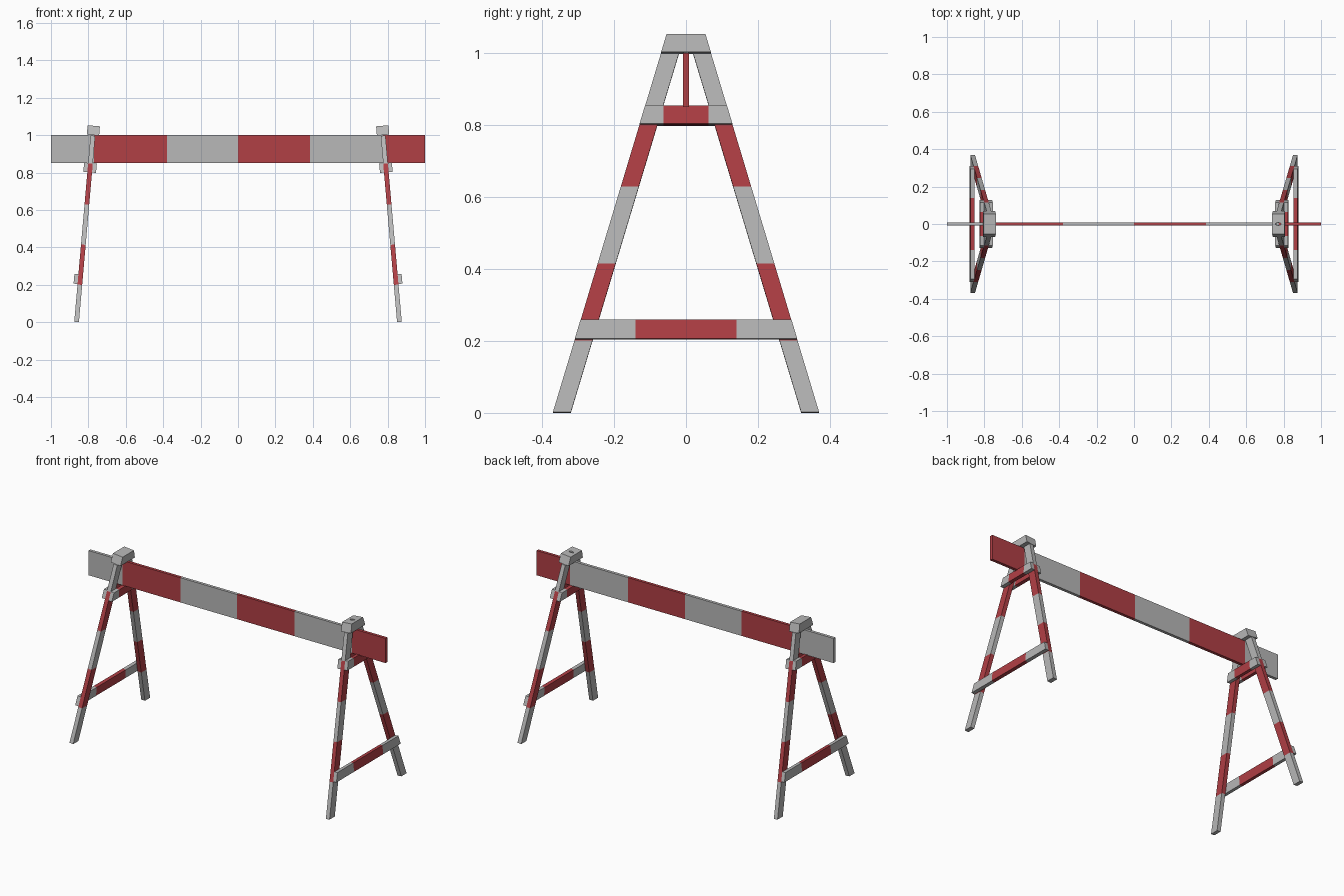
import bpy
import bmesh
import math
from mathutils import Matrix

cube = bpy.data.objects.get("Cube")
if cube:
    bpy.data.objects.remove(cube, do_unlink=True)


def make_material(name, rgb):
    mat = bpy.data.materials.new(name)
    mat.use_nodes = True
    mat.diffuse_color = (*rgb, 1)
    mat.node_tree.nodes["Principled BSDF"].inputs["Base Color"].default_value = (*rgb, 1)
    return mat


MATERIALS = [make_material("light grey paint", (0.48, 0.48, 0.48)),
             make_material("signal red paint", (0.44, 0.05, 0.06))]
GREY, RED = 0, 1


def sweep(name, rings, colours, matrix):
    """Joins four-cornered rings into a solid; each segment has its own colour."""
    bm = bmesh.new()
    loops = [[bm.verts.new(p) for p in ring] for ring in rings]
    bm.faces.new(loops[0]).material_index = colours[0]
    bm.faces.new(loops[-1]).material_index = colours[-1]
    for a, b, colour in zip(loops, loops[1:], colours):
        for i in range(4):
            j = (i + 1) % 4
            bm.faces.new((a[i], a[j], b[j], b[i])).material_index = colour
    bm.transform(matrix)
    bmesh.ops.recalc_face_normals(bm, faces=bm.faces)
    mesh = bpy.data.meshes.new(name)
    bm.to_mesh(mesh)
    bm.free()
    for mat in MATERIALS:
        mesh.materials.append(mat)
    obj = bpy.data.objects.new(name, mesh)
    bpy.context.collection.objects.link(obj)
    return obj


def outer(z):
    """Outside edge of the A-frame at a height."""
    return 0.37 - 0.3 * z


def leg(name, side, matrix):
    rings = []
    for z in (0, 0.2, 0.415, 0.63, 0.85, 1.0):
        y0, y1 = side * outer(z), side * (outer(z) - 0.05)
        rings.append([(-0.0125, y0, z), (0.0125, y0, z), (0.0125, y1, z), (-0.0125, y1, z)])
    return sweep(name, rings, [GREY, RED, GREY, RED, GREY], matrix)


def crossbar(name, x0, x1, z0, z1, middle, matrix):
    """Bar across the frame, ends cut along the legs, red up to +-middle."""
    def ring(low, high):
        return [(x0, low, z0), (x1, low, z0), (x1, high, z1), (x0, high, z1)]
    low, high = outer(z0), outer(z1)
    if not middle:
        return sweep(name, [ring(-low, -high), ring(low, high)], [GREY], matrix)
    rings = [ring(-low, -high), ring(-middle, -middle), ring(middle, middle), ring(low, high)]
    return sweep(name, rings, [GREY, RED, GREY], matrix)


def cut_slot(cap, matrix):
    """Small rounded slot through the cap."""
    bm = bmesh.new()
    bmesh.ops.create_cone(bm, cap_ends=True, segments=12, radius1=1, radius2=1, depth=1)
    bm.transform(matrix @ Matrix.Translation((0, 0, 1.025)) @ Matrix.Diagonal((0.016, 0.007, 0.2, 1)))
    bmesh.ops.recalc_face_normals(bm, faces=bm.faces)
    mesh = bpy.data.meshes.new("slot_cutter")
    bm.to_mesh(mesh)
    bm.free()
    mesh.materials.append(MATERIALS[GREY])
    cutter = bpy.data.objects.new("slot_cutter", mesh)
    bpy.context.collection.objects.link(cutter)
    cutter.hide_render = True
    mod = cap.modifiers.new("slot", 'BOOLEAN')
    mod.operation = 'DIFFERENCE'
    mod.solver = 'EXACT'
    mod.object = cutter
    bpy.context.view_layer.objects.active = cap
    bpy.ops.object.modifier_apply(modifier=mod.name)
    bpy.data.objects.remove(cutter, do_unlink=True)


# Two leaning trestles; local +x points outward
for label, sign in (("left", 1), ("right", -1)):
    place = (Matrix.Diagonal((sign, 1, 1, 1)) @ Matrix.Translation((0.863, 0, 0.001))
             @ Matrix.Rotation(math.radians(-5), 4, 'Y'))
    leg(label + "_front_leg", -1, place)
    leg(label + "_back_leg", 1, place)
    crossbar(label + "_lower_crossbar", 0.0125, 0.034, 0.203, 0.256, 0.14, place)
    crossbar(label + "_outer_plank_rest", 0.0125, 0.034, 0.803, 0.853, 0.063, place)
    crossbar(label + "_inner_plank_rest", -0.034, -0.0125, 0.803, 0.853, 0.063, place)
    cap = crossbar(label + "_top_cap", -0.033, 0.033, 1.003, 1.053, 0, place)
    cut_slot(cap, place)

# Striped barrier plank resting in both trestles
stops = (-1, -0.77, -0.38, 0, 0.385, 0.775, 1)
plank_rings = [[(x, -0.009, 0.85), (x, 0.009, 0.85), (x, 0.009, 1.0), (x, -0.009, 1.0)]
               for x in stops]
sweep("barrier_plank", plank_rings, [GREY, RED] * 3, Matrix.Identity(4))
